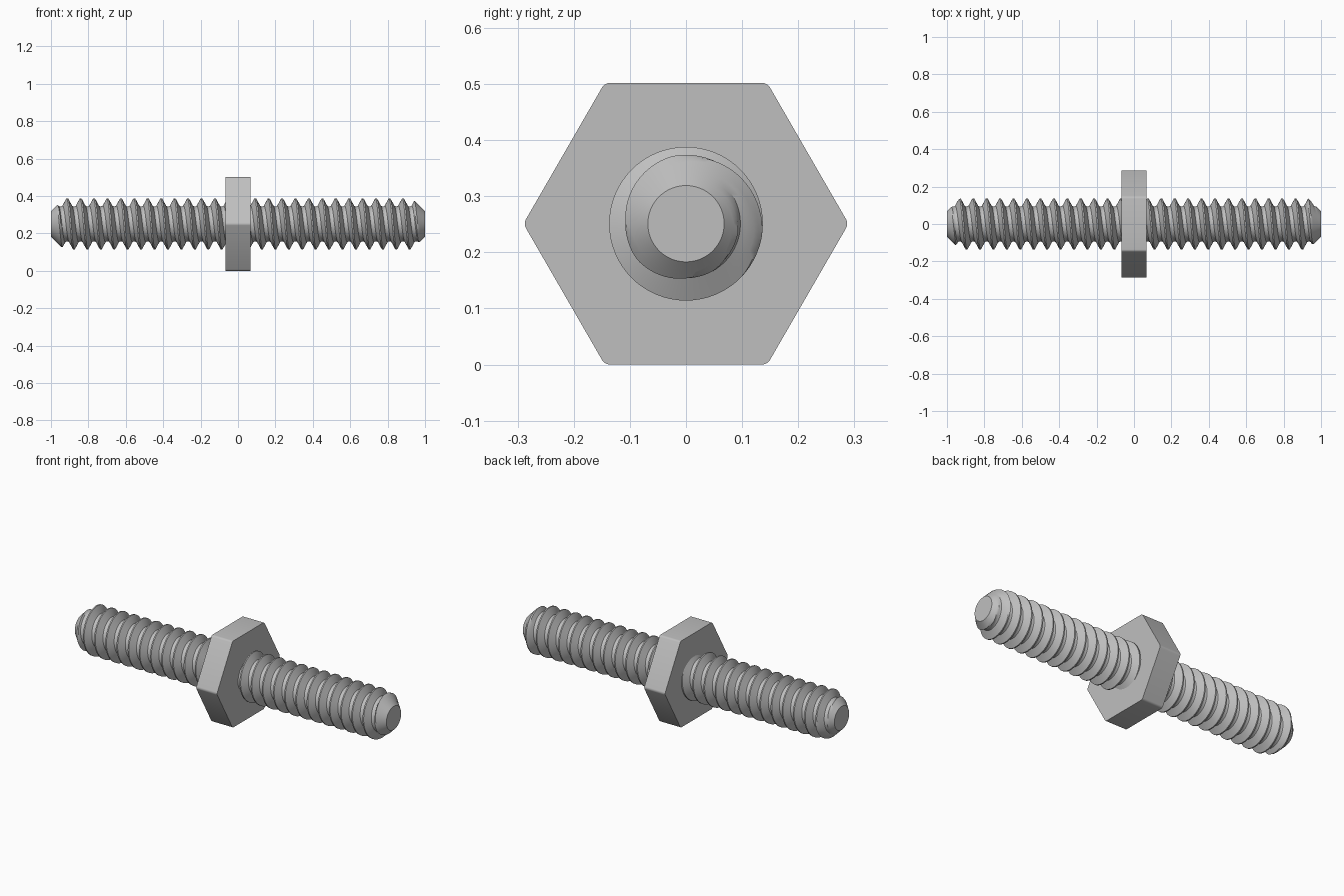
import bpy, bmesh, math

if "Cube" in bpy.data.objects:
    bpy.data.objects.remove(bpy.data.objects["Cube"])

AXIS_Z = 0.251            # height of the rod axis
PITCH = 0.0718
CREST, ROOT = 0.137, 0.094
TIP = 0.068               # radius of the flat rod ends
PHASE = 0.864             # x of a thread crest on the +y side
SEG = 64                  # steps per turn

metal = bpy.data.materials.new("grey_metal")
metal.diffuse_color = (0.52, 0.52, 0.52, 1)
metal.use_nodes = True
metal.node_tree.nodes["Principled BSDF"].inputs["Base Color"].default_value = metal.diffuse_color


def finish(bm, name):
    """Turn a bmesh into a named, smooth-by-angle object."""
    bmesh.ops.recalc_face_normals(bm, faces=bm.faces)
    mesh = bpy.data.meshes.new(name)
    bm.to_mesh(mesh)
    bm.free()
    mesh.materials.append(metal)
    obj = bpy.data.objects.new(name, mesh)
    obj.location.z = AXIS_Z
    bpy.context.collection.objects.link(obj)
    bpy.ops.object.select_all(action='DESELECT')
    obj.select_set(True)
    bpy.context.view_layer.objects.active = obj
    bpy.ops.object.shade_smooth_by_angle(angle=math.radians(30))
    return obj


def lerp(a, b, t):
    return a + (b - a) * t


# Threaded rod: one thread profile swept along a right-hand helix
h = CREST - ROOT
profile = [(-0.05, CREST), (0.05, CREST)]
profile += [(lerp(0.05, 0.37, t), CREST - h * t) for t in (0.33, 0.67, 0.93)]
profile += [(0.44, ROOT), (0.56, ROOT)]
profile += [(lerp(0.95, 0.63, t), CREST - h * t) for t in (0.93, 0.67, 0.33)]
profile += [(0.95, CREST)]

bm = bmesh.new()
first = math.floor((-1 - PHASE) / PITCH) - 2
last = math.ceil((1 - PHASE) / PITCH) + 2
previous = None
for k in range(first * SEG, last * SEG + 1):
    a = 2 * math.pi * (k % SEG) / SEG
    ring = []
    for u, r in profile:
        x = PHASE + PITCH * (k / SEG + u)
        x = max(-1.0, min(1.0, x))
        r = min(r, TIP + 1.0 - abs(x))          # 45 degree end chamfer
        ring.append(bm.verts.new((x, r * math.cos(a), r * math.sin(a))))
    if previous:
        for i in range(len(ring) - 1):
            bm.faces.new((previous[i], previous[i + 1], ring[i + 1], ring[i]))
    previous = ring
bmesh.ops.remove_doubles(bm, verts=bm.verts, dist=1e-5)

# Flat round ends
for side in (-1, 1):
    rim = [v for v in bm.verts if abs(v.co.x - side) < 1e-6]
    rim.sort(key=lambda v: math.atan2(v.co.z, v.co.y))
    bm.faces.new(rim)
finish(bm, "threaded_rod")

# Hexagonal collar with slightly rounded corners
bm = bmesh.new()
R = AXIS_Z / math.cos(math.pi / 6)
verts = [bm.verts.new((-0.067, R * math.cos(k * math.pi / 3), R * math.sin(k * math.pi / 3)))
         for k in range(6)]
face = bm.faces.new(verts)
top = bmesh.ops.extrude_face_region(bm, geom=[face], use_keep_orig=True)
moved = [g for g in top["geom"] if isinstance(g, bmesh.types.BMVert)]
bmesh.ops.translate(bm, verts=moved, vec=(0.134, 0, 0))
corners = [e for e in bm.edges if abs(e.verts[0].co.x - e.verts[1].co.x) > 0.1]
bmesh.ops.bevel(bm, geom=corners, offset=0.009, offset_type='OFFSET', segments=4,
                profile=0.5, affect='EDGES')
finish(bm, "hex_collar")
